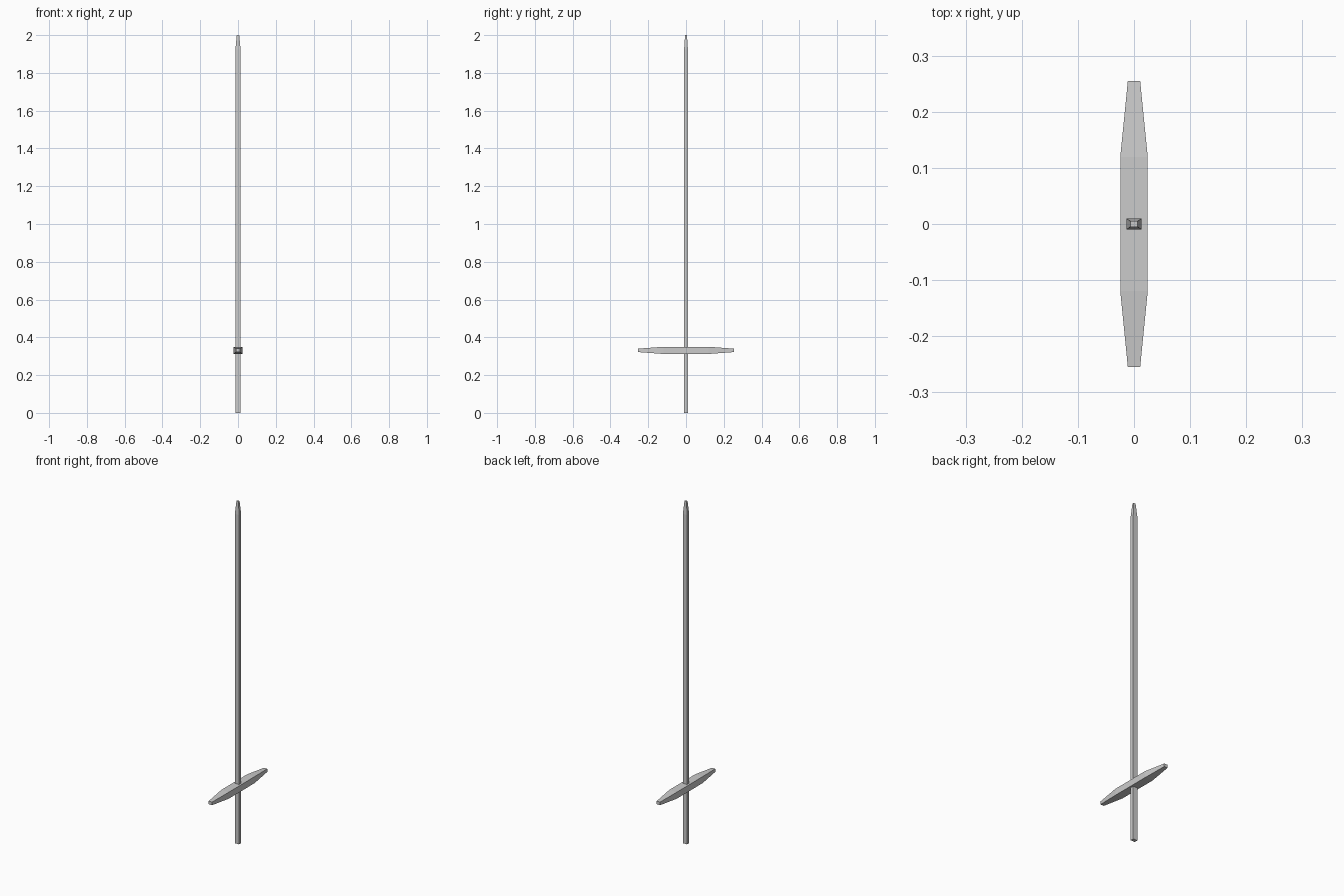
import bpy, bmesh
from mathutils import Vector

if "Cube" in bpy.data.objects:
    bpy.data.objects.remove(bpy.data.objects["Cube"])


def loft(name, sections, place):
    """Skin rectangles (distance, half width, half depth) along an axis."""
    bm = bmesh.new()
    rings = [[bm.verts.new(place(d, sx * w, sy * h))
              for sx, sy in ((-1, -1), (1, -1), (1, 1), (-1, 1))]
             for d, w, h in sections]
    for a, b in zip(rings, rings[1:]):
        for i in range(4):
            j = (i + 1) % 4
            bm.faces.new((a[i], a[j], b[j], b[i]))
    bm.faces.new(rings[0])
    bm.faces.new(rings[-1])
    bmesh.ops.recalc_face_normals(bm, faces=bm.faces)
    mesh = bpy.data.meshes.new(name)
    bm.to_mesh(mesh)
    bm.free()
    obj = bpy.data.objects.new(name, mesh)
    bpy.context.collection.objects.link(obj)
    return obj


# Long shaft: straight grip and blade with a blunt tapered tip
loft("blade", [(0, .0135, .01), (1.925, .0135, .01), (2.0, .0065, .005)],
     lambda d, u, v: Vector((u, v, d)))

# Crossguard: thick in the middle, tapering towards both ends
loft("crossguard",
     [(-.255, .011, .009), (-.119, .0245, .019),
      (.119, .0245, .019), (.255, .011, .009)],
     lambda d, u, v: Vector((u, d, .331 + v)))
